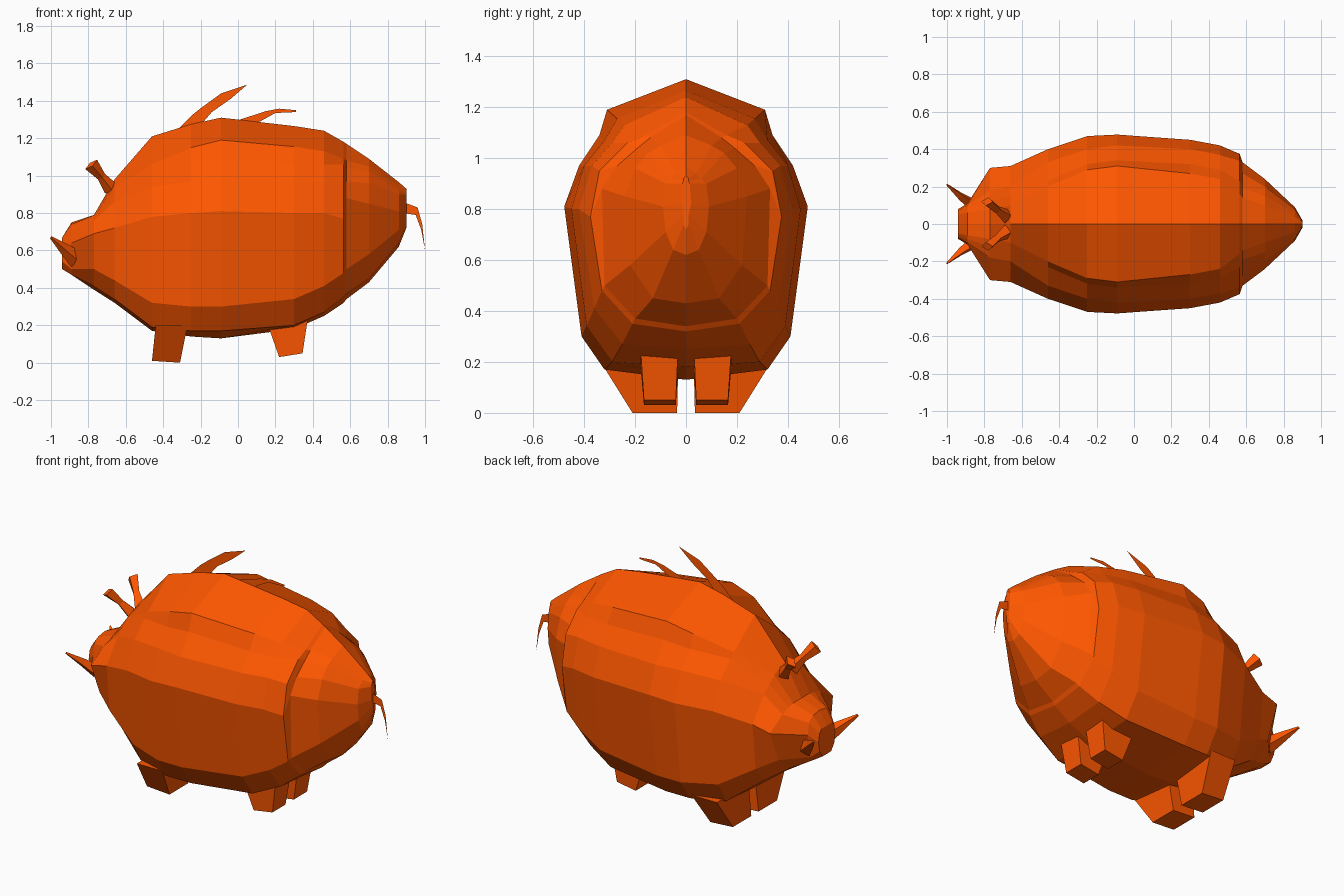
import bpy, bmesh
from mathutils import Vector

mat = bpy.data.materials.new("orange")
mat.diffuse_color = (1.0, 0.095, 0.0, 1)


def finish(name, bm):
    bmesh.ops.recalc_face_normals(bm, faces=bm.faces)
    me = bpy.data.meshes.new(name)
    bm.to_mesh(me)
    bm.free()
    me.materials.append(mat)
    ob = bpy.data.objects.new(name, me)
    bpy.context.collection.objects.link(ob)
    return ob


def bridge(name, rings, caps=(True, True)):
    """Skin a row of equal point rings and cap the chosen ends."""
    bm = bmesh.new()
    vs = [[bm.verts.new(p) for p in r] for r in rings]
    n = len(vs[0])
    for a, b in zip(vs, vs[1:]):
        for i in range(n):
            j = (i + 1) % n
            bm.faces.new((a[i], a[j], b[j], b[i]))
    for ring, cap in zip((vs[0], vs[-1]), caps):
        if cap:
            bm.faces.new(ring)
    return finish(name, bm)


def loft(name, sections, caps):
    """Section: x, top z, (y, z) side points, bottom z; mirrored in y."""
    rings = []
    for x, top, *side, bottom in sections:
        half = list(zip(side[::2], side[1::2]))
        ring = [(x, 0, top)] + [(x, y, z) for y, z in half]
        ring += [(x, 0, bottom)] + [(x, -y, z) for y, z in reversed(half)]
        rings.append(ring)
    return bridge(name, rings, caps)


def mirror_y(ob):
    m = ob.modifiers.new("mirror", 'MIRROR')
    m.use_axis = (False, True, False)
    return ob


def leg(name, foot, hip):
    """Each end: x0, x1, y0, y1, z front, z back."""
    def ring(x0, x1, y0, y1, za, zb):
        return [(x0, y0, za), (x1, y0, zb), (x1, y1, zb), (x0, y1, za)]
    mirror_y(bridge(name, [ring(*foot), ring(*hip)]))


def spike(name, path):
    """Path points: x, y, z, radius along x-z, radius across."""
    pts = [Vector(p[:3]) for p in path]
    d = (pts[-1] - pts[0]).normalized()
    u = d.cross(Vector((0, 1, 0))).normalized()
    v = d.cross(u)
    mirror_y(bridge(name, [[c + u * p[3], c + v * p[4], c - u * p[3], c - v * p[4]]
                           for c, p in zip(pts, path)]))


def fin(name, outline):
    """Paper-thin flat tuft on the centre line."""
    bm = bmesh.new()
    bm.faces.new([bm.verts.new((x, 0, z)) for x, z in outline])
    finish(name, bm)


# Barrel body with a ledge along the back and a step at the haunch
neck = (-0.66, .98, .10, .94, .15, .90, .20, .86, .31, .72, .28, .44, .20, .34, .32)
haunch = (0.58, 1.17, .14, 1.08, .19, 1.04, .27, .97, .33, .88, .32, .50, .20, .37, .34)
loft("body", [
    neck,
    (-0.46, 1.21, .20, 1.06, .23, 1.03, .33, .94, .40, .78, .35, .32, .27, .19, .17),
    (-0.25, 1.275, .29, 1.15, .32, 1.07, .40, .97, .47, .80, .41, .30, .32, .17, .14),
    (-0.09, 1.31, .31, 1.19, .34, 1.09, .42, .97, .478, .81, .41, .30, .32, .17, .13),
    (0.30, 1.265, .27, 1.155, .32, 1.07, .40, .97, .45, .80, .39, .34, .29, .20, .18),
    (0.46, 1.24, .24, 1.13, .29, 1.06, .37, .97, .42, .80, .36, .41, .25, .27, .25),
    (0.565, 1.18, .16, 1.09, .23, 1.06, .34, .95, .375, .77, .33, .48, .21, .35, .32),
    haunch,
], (False, False))

# Rump closing to a narrow ridge at the tail
loft("rump", [
    haunch,
    (0.70, 1.09, .10, 1.05, .15, 1.02, .20, .96, .24, .85, .22, .58, .13, .45, .43),
    (0.86, .965, .04, .94, .06, .92, .08, .90, .09, .81, .08, .71, .05, .64, .62),
    (0.90, .93, .01, .92, .01, .91, .015, .90, .02, .82, .01, .78, .01, .74, .72),
], (False, True))

# Head with wide cheeks and short snout
loft("head", [
    (-0.94, .67, .05, .67, .06, .66, .07, .65, .08, .60, .07, .54, .04, .50, .50),
    (-0.89, .75, .06, .74, .08, .73, .10, .71, .11, .64, .09, .50, .05, .47, .47),
    (-0.77, .79, .08, .79, .12, .78, .18, .76, .30, .69, .22, .50, .12, .41, .39),
    neck,
], (True, False))

# Legs
leg("front_leg", (-.46, -.31, .035, .21, .01, 0), (-.44, -.27, .03, .335, .20, .20))
leg("back_leg", (.22, .345, .04, .165, .03, .05), (.16, .38, .03, .18, .20, .28))

# Tusks and flared ears
spike("tusk", [(-.86, .10, .55, .05, .035), (-.93, .15, .61, .03, .02),
               (-1.0, .21, .67, .007, .005)])
spike("ear", [(-.68, .04, .93, .04, .04), (-.73, .075, .995, .024, .022),
              (-.785, .12, 1.06, .04, .025)])

# Mane tufts and tail
fin("mane_tuft_front", [(-.33, 1.24), (-.25, 1.32), (-.2, 1.36), (-.09, 1.44), (.05, 1.487),
                        (-.04, 1.41), (-.14, 1.34), (-.2, 1.27)])
fin("mane_tuft_back", [(-.02, 1.29), (.15, 1.345), (.22, 1.358), (.31, 1.35), (.31, 1.34),
                       (.2, 1.335), (.1, 1.28)])
fin("tail", [(.88, .86), (.96, .83), (.985, .74), (1.0, .60), (.98, .71), (.95, .79), (.88, .80)])
